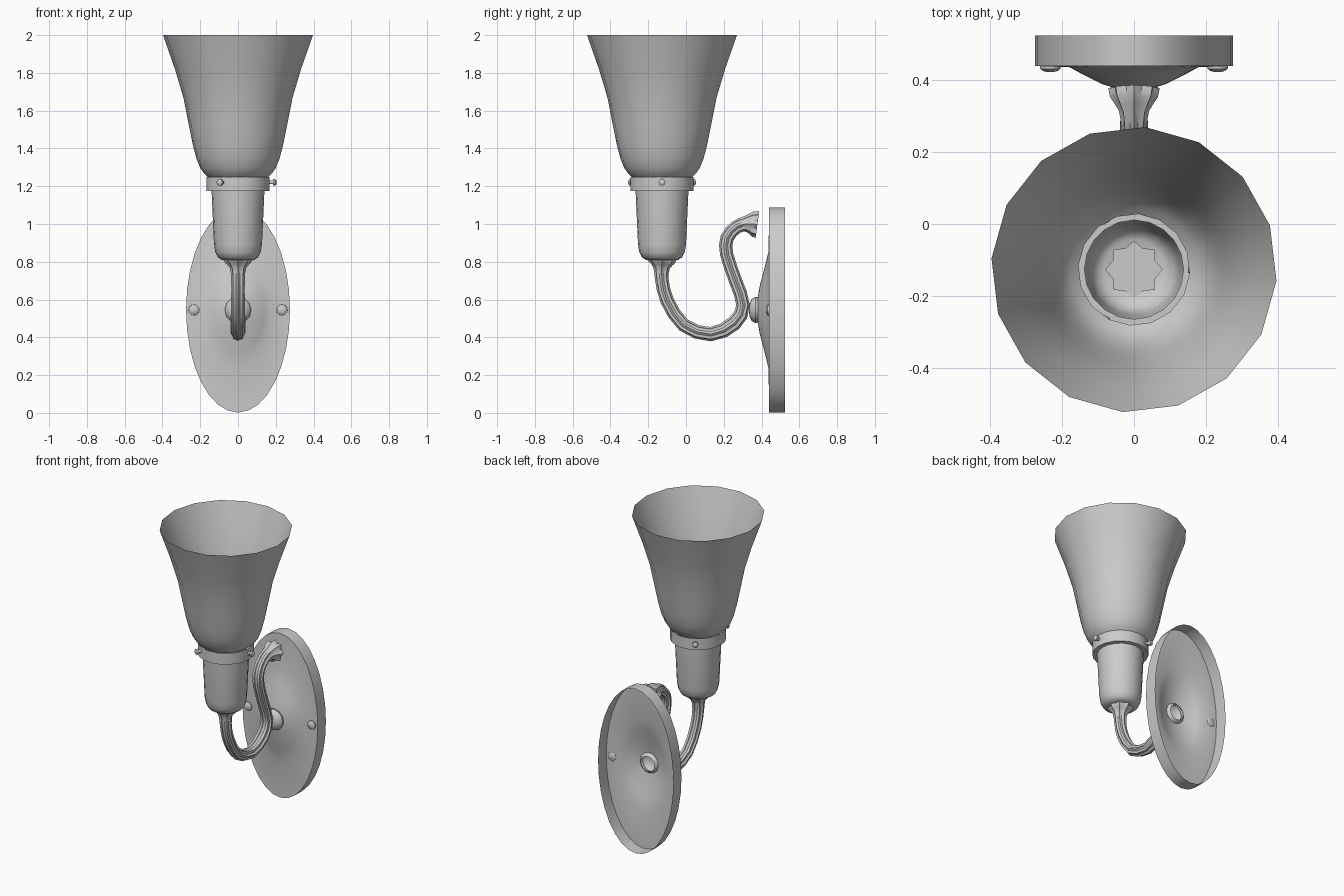
import bpy, bmesh, math
from mathutils import Vector, Matrix

if "Cube" in bpy.data.objects:
    bpy.data.objects.remove(bpy.data.objects["Cube"])

AXIS_Y = -0.127   # vertical axis of shade and socket
PLATE_Z = 0.545   # centre height of the wall plate


def finish(name, bm, angle=40):
    bmesh.ops.remove_doubles(bm, verts=bm.verts, dist=1e-5)
    bmesh.ops.recalc_face_normals(bm, faces=bm.faces)
    me = bpy.data.meshes.new(name)
    bm.to_mesh(me)
    bm.free()
    ob = bpy.data.objects.new(name, me)
    bpy.context.collection.objects.link(ob)
    bpy.ops.object.select_all(action='DESELECT')
    ob.select_set(True)
    bpy.context.view_layer.objects.active = ob
    bpy.ops.object.shade_smooth_by_angle(angle=math.radians(angle))
    return ob


def skin(bm, rings):
    """Bridge a list of equal-sized point rings with quads."""
    vs = [[bm.verts.new(p) for p in r] for r in rings]
    n = len(vs[0])
    for a, b in zip(vs, vs[1:]):
        for i in range(n):
            j = (i + 1) % n
            bm.faces.new((a[i], a[j], b[j], b[i]))
    return vs


def lathe(name, profile, matrix, sides=16, turn=0, cap_start=False, cap_end=False):
    """Spin (radius x, radius y, height) points about local z."""
    bm = bmesh.new()
    rings = []
    for rx, ry, h in profile:
        rings.append([matrix @ Vector((rx * math.cos(a), ry * math.sin(a), h))
                      for a in (2 * math.pi * i / sides + turn for i in range(sides))])
    vs = skin(bm, rings)
    if cap_start:
        bm.faces.new(vs[0])
    if cap_end:
        bm.faces.new(vs[-1])
    return finish(name, bm)


def round_profile(pts):
    return [(r, r, h) for r, h in pts]


def facing(loc, direction):
    return Matrix.Translation(loc) @ Vector(direction).to_track_quat('Z', 'Y').to_matrix().to_4x4()


up = Matrix.Translation((0, AXIS_Y, 0))

# Open bell-shaped glass shade
lathe("shade", round_profile([(0.155, 1.245), (0.178, 1.265), (0.2, 1.295), (0.222, 1.35),
      (0.24, 1.42), (0.262, 1.53), (0.29, 1.67), (0.335, 1.82), (0.398, 2.0)]),
      up, 16, math.radians(-4.5))

# Socket cup, closed at the bottom
lathe("socket_cup", round_profile([(0.085, 0.81), (0.106, 0.823), (0.12, 0.85), (0.127, 0.89),
      (0.14, 1.175)]), up, 20, cap_start=True)

# Collar holding the shade
lathe("collar", round_profile([(0.138, 1.175), (0.168, 1.175), (0.168, 1.25)]), up, 20)

# Three thumb screws round the collar
for i in range(3):
    a = i * 2 * math.pi / 3
    d = Vector((math.cos(a), math.sin(a), 0))
    lathe(f"collar_screw_{i + 1}", round_profile([(0.01, 0.15), (0.01, 0.185), (0.018, 0.185),
          (0.018, 0.197), (0.01, 0.203)]), facing((0, AXIS_Y, 1.22), d), 10, cap_end=True)

# Fluted S-shaped arm: (y, z, radius) along its centre line
path = [(-0.127, 0.815, 0.08), (-0.127, 0.795, 0.068), (-0.129, 0.765, 0.043),
        (-0.127, 0.70, 0.036), (-0.10, 0.595, 0.036), (-0.013, 0.465, 0.036),
        (0.13, 0.417, 0.038), (0.255, 0.475, 0.04), (0.302, 0.57, 0.036),
        (0.262, 0.70, 0.035), (0.215, 0.84, 0.035), (0.217, 0.925, 0.036),
        (0.265, 0.983, 0.036), (0.315, 1.0, 0.042), (0.352, 1.0, 0.066), (0.378, 0.997, 0.071)]


def smooth_path(pts, steps):
    """Catmull-Rom resampling."""
    p = [Vector(q) for q in pts]
    p = [2 * p[0] - p[1]] + p + [2 * p[-1] - p[-2]]
    out = []
    for a, b, c, d in zip(p, p[1:], p[2:], p[3:]):
        for s in range(steps):
            t = s / steps
            out.append(0.5 * (2 * b + (c - a) * t + (2 * a - 5 * b + 4 * c - d) * t * t
                              + (3 * b - a - 3 * c + d) * t ** 3))
    return out + [p[-2]]


line = smooth_path(path, 2)
bm = bmesh.new()
rings = []
for i, q in enumerate(line):
    t = line[min(i + 1, len(line) - 1)] - line[max(i - 1, 0)]
    normal = Vector((0, -t.y, t.x)).normalized()
    centre = Vector((0, q.x, q.y))
    ring = []
    for k in range(16):
        a = 2 * math.pi * k / 16
        r = q.z * (1.0 if k % 2 == 0 else 0.8)
        ring.append(centre + Vector((1, 0, 0)) * r * math.cos(a) + normal * r * math.sin(a))
    rings.append(ring)
ends = skin(bm, rings)
bm.faces.new(ends[0])
bm.faces.new(ends[-1])
finish("arm", bm, 35)

# Oval wall plate: open back, straight rim, domed centre (local z points to the front)
to_front = Matrix.Rotation(math.radians(90), 4, 'X')
plate = Matrix.Translation((0, 0, PLATE_Z)) @ to_front
lathe("wall_plate", [(0.275, 0.543, -0.525), (0.275, 0.543, -0.44), (0.18, 0.31, -0.437),
      (0.14, 0.22, -0.415), (0.09, 0.125, -0.39), (0.05, 0.055, -0.378)], plate, 32)

# Knob at the centre of the plate
lathe("plate_knob", round_profile([(0.05, -0.40), (0.066, -0.385), (0.07, -0.368),
      (0.058, -0.348), (0.035, -0.337), (0.012, -0.333)]), plate, 12, cap_end=True)

# Domed screws either side of the plate
for side, x in (("left", -0.233), ("right", 0.233)):
    lathe(f"plate_screw_{side}", round_profile([(0.022, -0.445), (0.029, -0.44), (0.028, -0.432),
          (0.02, -0.426), (0.008, -0.423)]), Matrix.Translation((x, 0, 0)) @ plate, 12,
          cap_start=True, cap_end=True)
